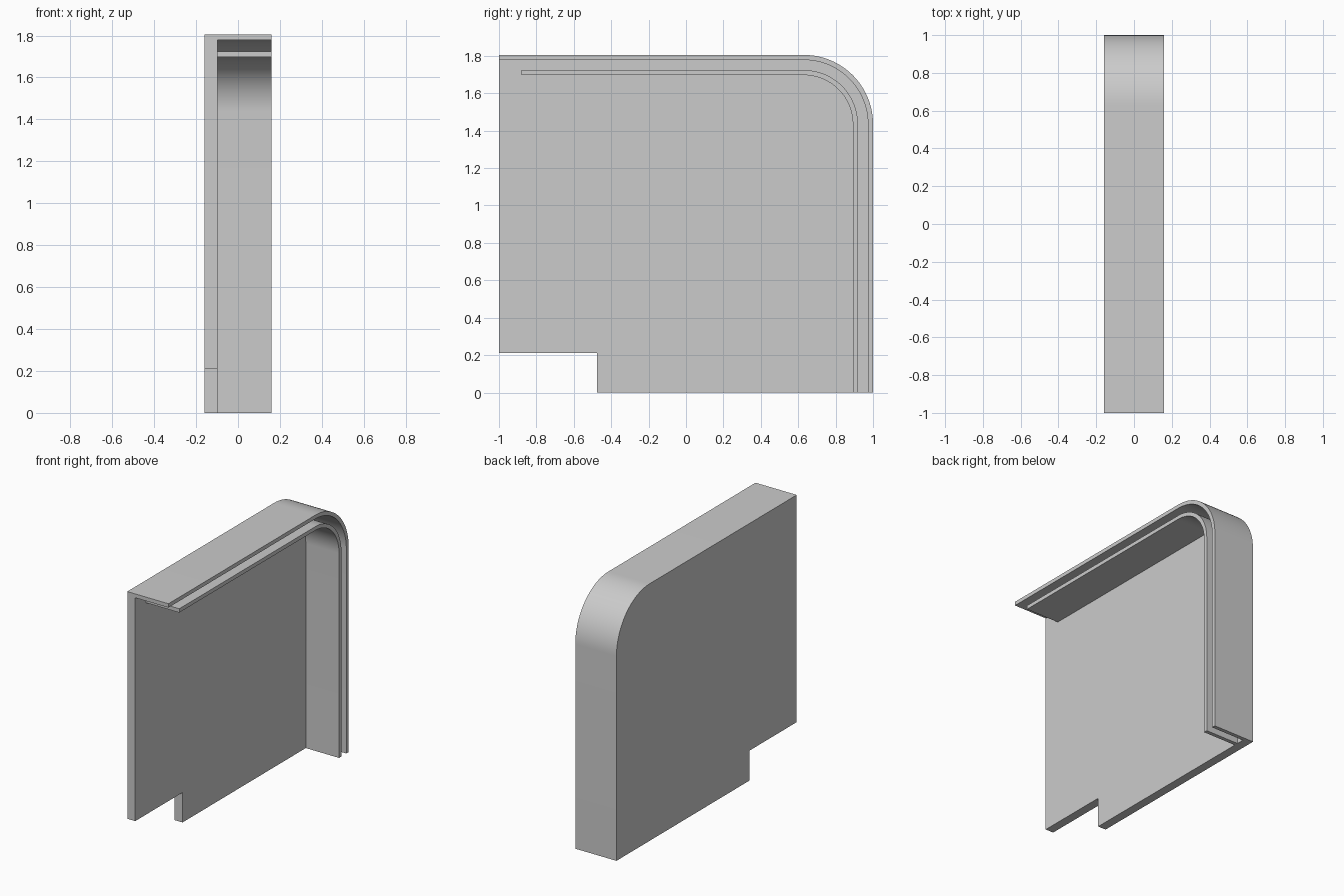
import bpy, bmesh, math

cube = bpy.data.objects.get("Cube")
if cube:
    bpy.data.objects.remove(cube, do_unlink=True)

HALF_W, HEIGHT, RADIUS = 0.16, 1.805, 0.37
PLATE_INNER = -0.098          # inner face of the side plate
LIP, RIB_OUT, RIB_IN = 0.027, 0.081, 0.108   # insets from the outer outline

grey = bpy.data.materials.new("plain grey")
grey.use_nodes = True
colour = (0.6, 0.6, 0.6, 1)
grey.diffuse_color = colour
grey.node_tree.nodes["Principled BSDF"].inputs["Base Color"].default_value = colour


def rounded_path(inset, front, bottom, steps=24):
    """Path from the front along the top, round the rear corner and down."""
    r = RADIUS - inset
    cy, cz = 1 - RADIUS, HEIGHT - RADIUS
    arc = [math.pi / 2 * (1 - i / steps) for i in range(steps + 1)]
    return ([(front, HEIGHT - inset)]
            + [(cy + r * math.cos(a), cz + r * math.sin(a)) for a in arc]
            + [(1 - inset, bottom)])


def extrude_profile(name, points, x0, x1):
    bm = bmesh.new()
    face = bm.faces.new([bm.verts.new((x0, y, z)) for y, z in points])
    new = bmesh.ops.extrude_face_region(bm, geom=[face])["geom"]
    bmesh.ops.translate(bm, vec=(x1 - x0, 0, 0),
                        verts=[v for v in new if isinstance(v, bmesh.types.BMVert)])
    bmesh.ops.recalc_face_normals(bm, faces=bm.faces)
    mesh = bpy.data.meshes.new(name)
    bm.to_mesh(mesh)
    bm.free()
    mesh.materials.append(grey)
    obj = bpy.data.objects.new(name, mesh)
    bpy.context.collection.objects.link(obj)
    return obj


# Housing block with the notch in its lower front corner
notch = [(-0.475, 0), (-0.475, 0.21), (-1, 0.21)]
housing = extrude_profile("housing_half", rounded_path(0, -1, 0) + notch,
                          -HALF_W, HALF_W)

# Cavity that leaves the side plate, the outer lip and the inner rib
cavity = (rounded_path(LIP, -1.1, -0.1)
          + rounded_path(RIB_OUT, -0.88, -0.1)[::-1]
          + rounded_path(RIB_IN, -0.88, -0.1)
          + [(-1.1, -0.1)])
cutter = extrude_profile("cavity_cutter", cavity, PLATE_INNER, HALF_W + 0.1)

cut = housing.modifiers.new("hollow", 'BOOLEAN')
cut.operation = 'DIFFERENCE'
cut.solver = 'EXACT'
cut.object = cutter
bpy.ops.object.select_all(action='DESELECT')
housing.select_set(True)
bpy.context.view_layer.objects.active = housing
bpy.ops.object.modifier_apply(modifier=cut.name)
bpy.data.objects.remove(cutter, do_unlink=True)

bpy.ops.object.shade_smooth_by_angle(angle=math.radians(30))
